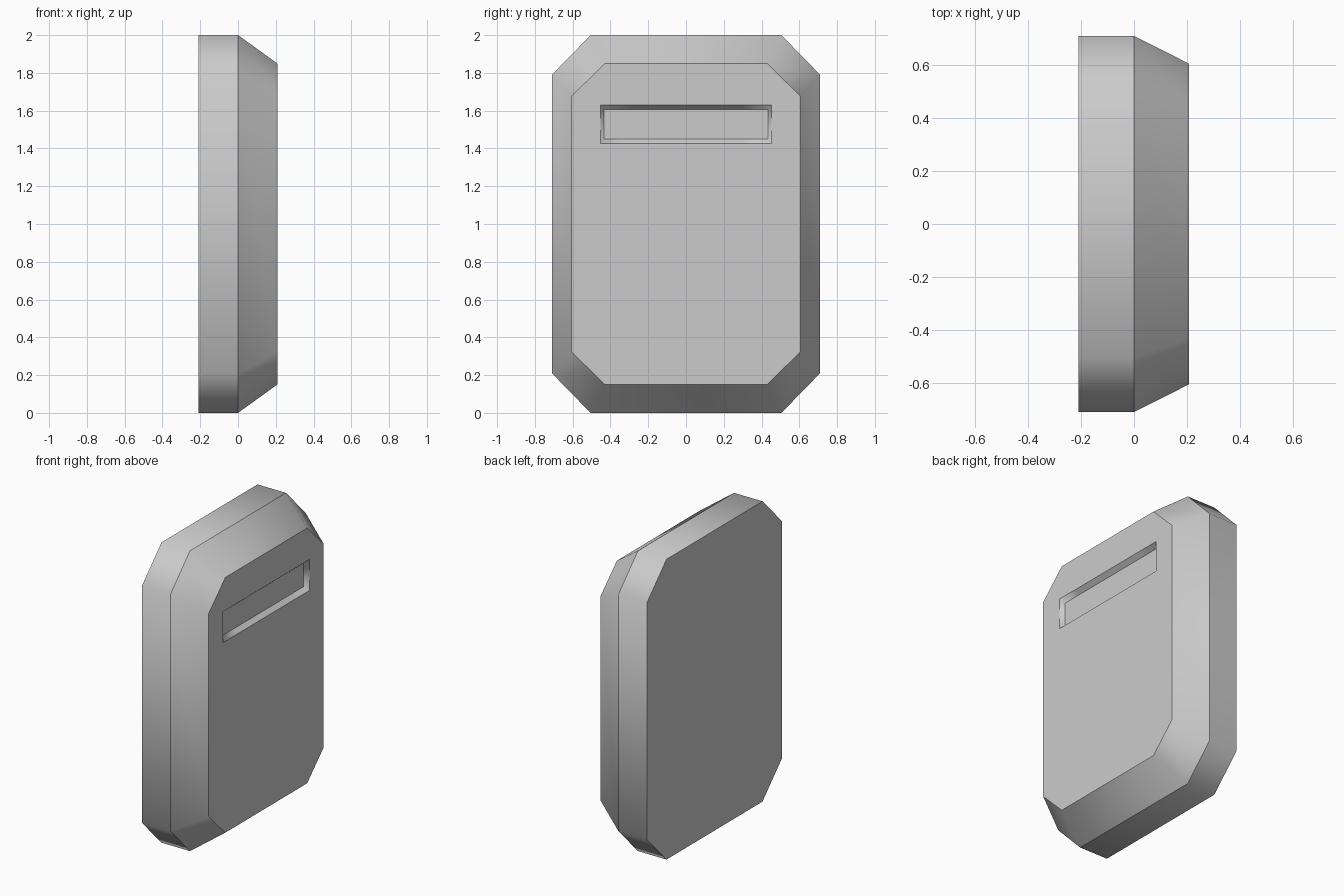
import bpy, bmesh

if "Cube" in bpy.data.objects:
    bpy.data.objects.remove(bpy.data.objects["Cube"])


def ring(bm, x, half_y, half_z, cut_y, cut_z, mid_z):
    """Eight-point outline in the YZ plane; a cut equal to the half size gives a square corner."""
    pts = [(half_y, -cut_z), (half_y, cut_z), (cut_y, half_z), (-cut_y, half_z),
           (-half_y, cut_z), (-half_y, -cut_z), (-cut_y, -half_z), (cut_y, -half_z)]
    return [bm.verts.new((x, y, mid_z + z)) for y, z in pts]


bm = bmesh.new()
rings = [
    ring(bm, -0.21, 0.71, 1.0, 0.505, 0.79, 1.0),      # back outline
    ring(bm, 0.0, 0.71, 1.0, 0.505, 0.79, 1.0),        # widest line
    ring(bm, 0.208, 0.605, 0.85, 0.43, 0.677, 1.0),    # front plate outline
    ring(bm, 0.208, 0.453, 0.103, 0.30, 0.103, 1.528), # slot rim
    ring(bm, 0.178, 0.434, 0.078, 0.30, 0.078, 1.528), # slot floor
]

# Skin between neighbouring outlines, then close back and slot floor
for a, b in zip(rings, rings[1:]):
    for i in range(8):
        j = (i + 1) % 8
        bm.faces.new((a[i], a[j], b[j], b[i]))
bm.faces.new(list(reversed(rings[0])))
bm.faces.new(rings[-1])

# Smooth around each band, crisp along each outline
for f in bm.faces:
    f.smooth = True
for r in rings:
    for i in range(8):
        bm.edges.get((r[i], r[(i + 1) % 8])).smooth = False
bmesh.ops.recalc_face_normals(bm, faces=bm.faces)

mesh = bpy.data.meshes.new("slotted_panel")
bm.to_mesh(mesh)
bm.free()
panel = bpy.data.objects.new("slotted_panel", mesh)
bpy.context.collection.objects.link(panel)
